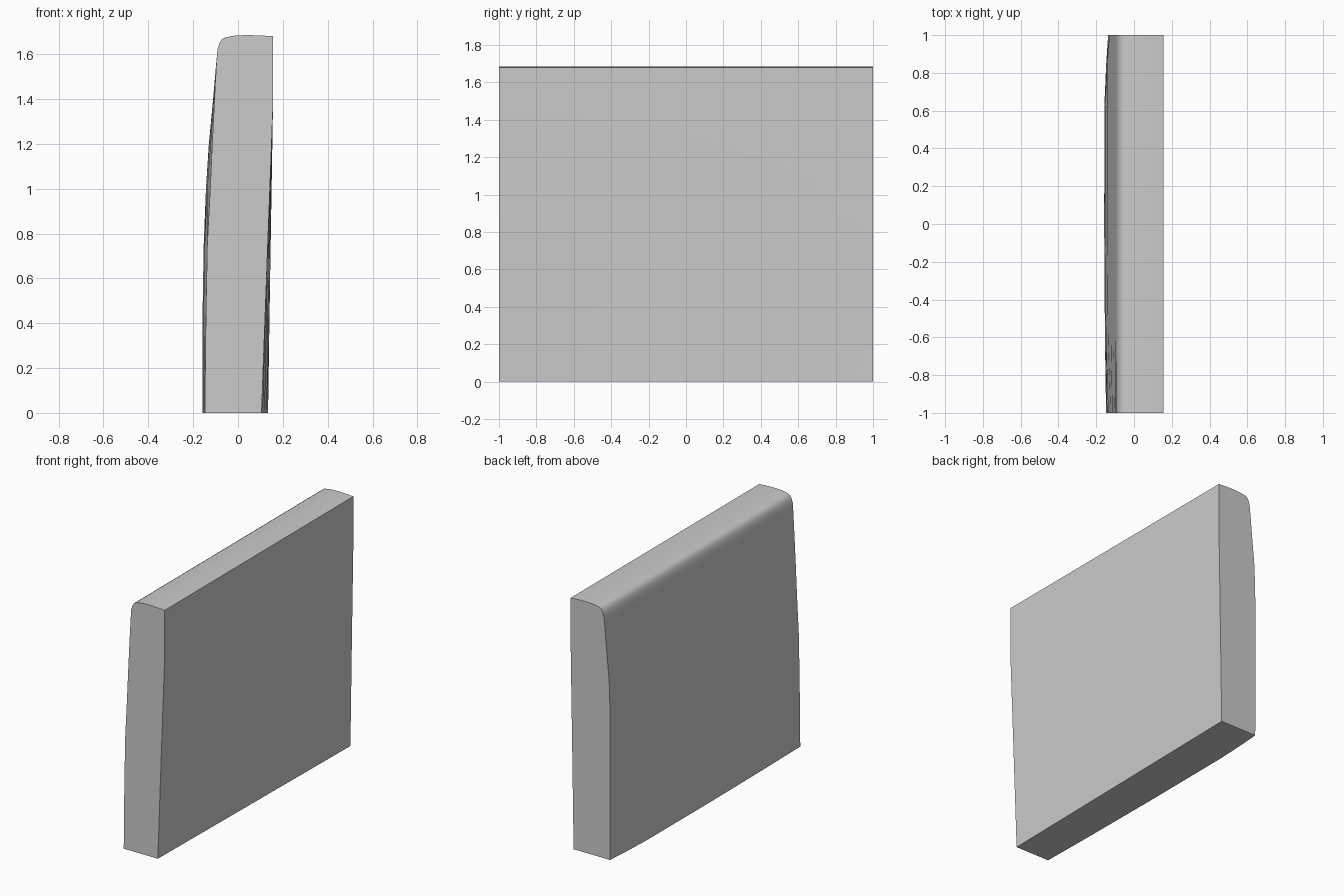
import bpy, bmesh

if "Cube" in bpy.data.objects:
    bpy.data.objects.remove(bpy.data.objects["Cube"])

# Heights shared by all sections along the bulging left side
HEIGHTS = [0.0, 0.45, 0.75, 1.0, 1.2, 1.4, 1.55, 1.62]

# Left side x per section: y position -> x at each height
LEFT = {
    -1.0: [-.148, -.143, -.137, -.124, -.115, -.105, -.097, -.092],
    -0.6: [-.154, -.154, -.149, -.138, -.123, -.108, -.098, -.091],
    0.0: [-.158, -.158, -.153, -.143, -.128, -.110, -.098, -.091],
    0.65: [-.156, -.156, -.152, -.143, -.130, -.111, -.098, -.091],
    0.85: [-.147, -.147, -.146, -.142, -.130, -.111, -.098, -.091],
    1.0: [-.136, -.137, -.137, -.136, -.130, -.111, -.098, -.091],
}

# Rounded shoulder and slightly crowned top
TOP = [(-.082, 1.65), (-.072, 1.666), (-.058, 1.675), (-.02, 1.682),
       (.03, 1.685), (.09, 1.684), (.156, 1.68)]


def section(y):
    """Closed outline of the slab at y, with the right foot twisted inward at the front."""
    foot = .105 + (.134 - .105) * (y + 1) / 2
    mid = foot + (.155 - foot) * .5
    pts = list(zip(LEFT[y], HEIGHTS)) + TOP
    pts += [(.156, 1.37), (mid, .68), (foot, 0)]
    return [(x, y, z) for x, z in pts]


# Slab lofted through the sections and capped at both ends
bm = bmesh.new()
rings = [[bm.verts.new(p) for p in section(y)] for y in sorted(LEFT)]
n = len(rings[0])
for a, b in zip(rings, rings[1:]):
    for i in range(n):
        j = (i + 1) % n
        bm.faces.new((a[i], a[j], b[j], b[i]))
bm.faces.new(rings[0])
bm.faces.new(rings[-1])
bmesh.ops.recalc_face_normals(bm, faces=bm.faces)

mesh = bpy.data.meshes.new("slab_panel")
bm.to_mesh(mesh)
bm.free()
slab = bpy.data.objects.new("slab_panel", mesh)
bpy.context.collection.objects.link(slab)
bpy.context.view_layer.objects.active = slab
slab.select_set(True)
bpy.ops.object.shade_smooth_by_angle(angle=0.6)
